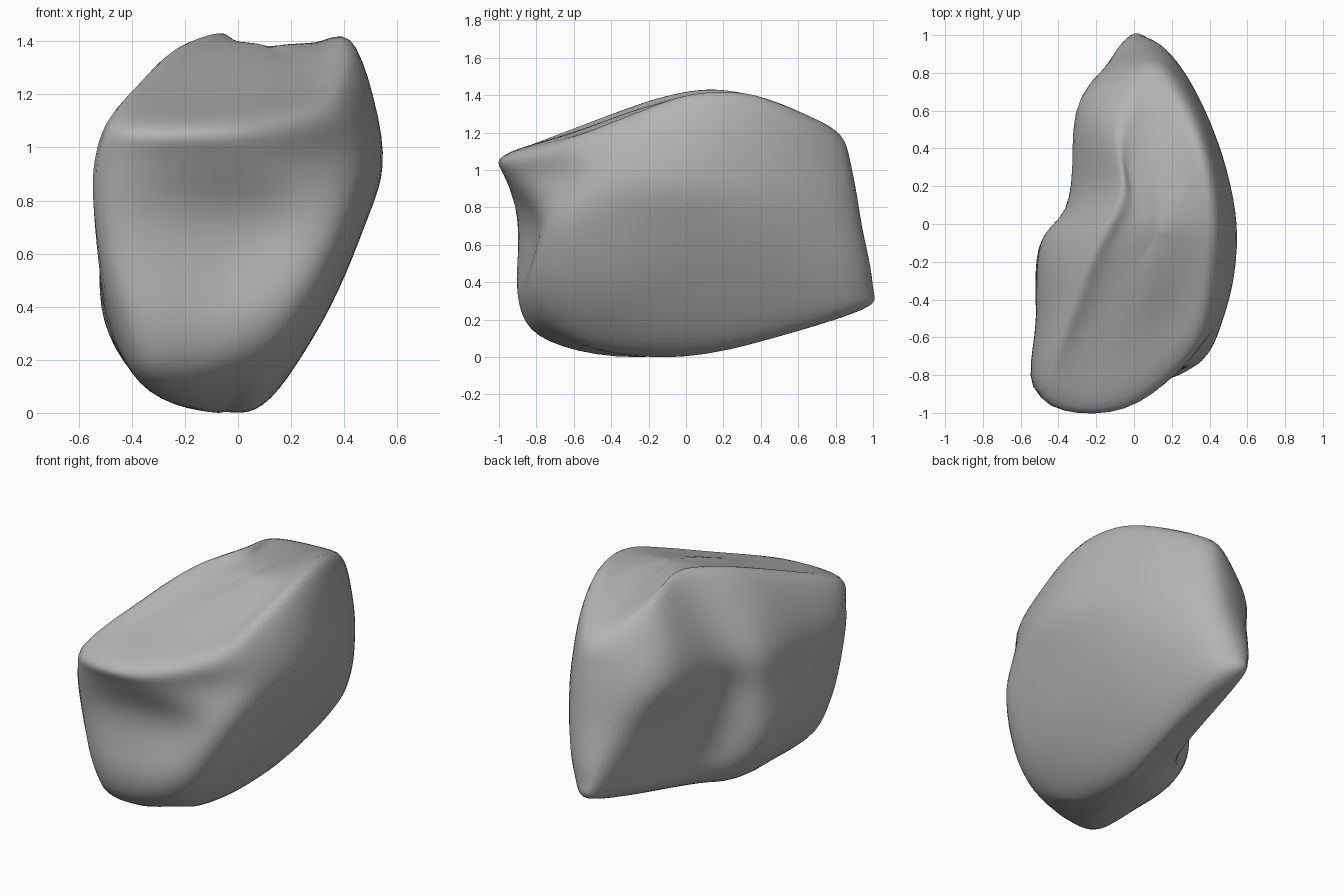
import bpy
import bmesh
from mathutils import Vector

default_cube = bpy.data.objects.get("Cube")
if default_cube:
    bpy.data.objects.remove(default_cube, do_unlink=True)

STEPS = 6                          # spline samples per control span


def spline_point(before, start, end, after, t):
    """Catmull-Rom interpolation between start and end."""
    return 0.5 * (2 * start + (end - before) * t
                  + (2 * before - 5 * start + 4 * end - after) * t ** 2
                  + (3 * start - before - 3 * end + after) * t ** 3)


def smooth_loop(points):
    """Sample a closed spline through the points."""
    count = len(points)
    return [spline_point(points[i - 1], points[i], points[(i + 1) % count],
                         points[(i + 2) % count], step / STEPS)
            for i in range(count) for step in range(STEPS)]


def smooth_path(points):
    """Sample an open spline; the first and last points only steer it."""
    path = [spline_point(*points[i:i + 4], step / STEPS)
            for i in range(len(points) - 3) for step in range(STEPS)]
    return path + [points[-2]]


def outline(plan, base, slope):
    """Lift a plan outline onto a tilted layer of the rock."""
    return [Vector((x, y, base + slope * y)) for x, y in plan]


# Outlines run from the back tip, down the left side, across the front
# and back along the hollowed right side
underside = [Vector(point) for point in (
    (0, .91, .24), (.1, .74, .18), (.12, .3, .07), (.12, -.15, .05),
    (.08, -.52, .07), (0, -.66, .1), (-.18, -.73, .08), (-.34, -.71, .09),
    (-.32, -.42, .07), (-.31, -.1, .08), (-.18, .17, .13), (-.08, .64, .21))]
foot = [(0, 1), (.18, .88), (.29, .4), (.32, -.1), (.3, -.5), (.19, -.8),
        (-.12, -.88), (-.43, -.87), (-.5, -.44), (-.48, -.07), (-.23, .13), (-.11, .84)]
waist = [(.05, .94), (.24, .85), (.41, .45), (.475, 0), (.455, -.43), (.37, -.73),
         (.05, -.79), (-.5, -.9), (-.515, -.5), (-.49, -.09), (-.31, .1), (-.2, .77)]
shoulder = [(.07, .89), (.27, .77), (.45, .42), (.55, 0), (.51, -.38), (.37, -.63),
            (0, -.93), (-.515, -.92), (-.5, -.5), (-.48, -.1), (-.33, .14), (-.3, .65)]
rim = [Vector(point) for point in (
    (.07, .81, 1.21), (.25, .67, 1.28), (.39, .37, 1.385), (.45, .02, 1.38),
    (.42, -.34, 1.26), (.32, -.67, 1.14), (-.06, -.97, 1.08), (-.46, -.91, 1.1),
    (-.35, -.44, 1.27), (-.24, -.12, 1.37), (-.09, .18, 1.41), (-.11, .53, 1.34))]

# The top dips between the front and the ridge, and domes towards the back
bottom = Vector((-.05, -.12, 0))
top = Vector((.12, -.05, 1.38))
plateau = [point.lerp(top, .4) for point in rim]
for point in plateau:
    point.z += .25 * max(point.y, 0) ** 2

layers = [
    underside,
    outline(foot, .35, .03),
    outline(waist, .7, 0),
    outline(shoulder, .98, .03),
    rim,
    plateau,
]
rings = [smooth_loop(layer) for layer in layers]

# Run a vertical spline through the layers for every column
column_count = len(rings[0])
half = column_count // 2
columns = []
for i in range(column_count):
    across = (i + half) % column_count
    columns.append(smooth_path([rings[0][across], bottom]
                               + [ring[i] for ring in rings]
                               + [top, rings[-1][across]]))

# Skin the columns into one closed surface and soften it
bm = bmesh.new()
grid = [[bm.verts.new(point) for point in column] for column in columns]
for i in range(column_count):
    left, right = grid[i - 1], grid[i]
    for j in range(len(left) - 1):
        bm.faces.new((left[j], right[j], right[j + 1], left[j + 1]))
bmesh.ops.remove_doubles(bm, verts=bm.verts, dist=0.0001)
for _ in range(5):
    bmesh.ops.smooth_vert(bm, verts=bm.verts, factor=0.5,
                          use_axis_x=True, use_axis_y=True, use_axis_z=True)
bmesh.ops.recalc_face_normals(bm, faces=bm.faces)

mesh = bpy.data.meshes.new("rock")
bm.to_mesh(mesh)
bm.free()

# Plain grey stone
stone = bpy.data.materials.new("grey_stone")
stone.use_nodes = True
grey = (.45, .45, .45, 1)
stone.diffuse_color = grey
stone.node_tree.nodes["Principled BSDF"].inputs["Base Color"].default_value = grey
mesh.materials.append(stone)

rock = bpy.data.objects.new("rock", mesh)
bpy.context.collection.objects.link(rock)
bpy.context.view_layer.objects.active = rock
rock.select_set(True)
bpy.ops.object.shade_smooth()
